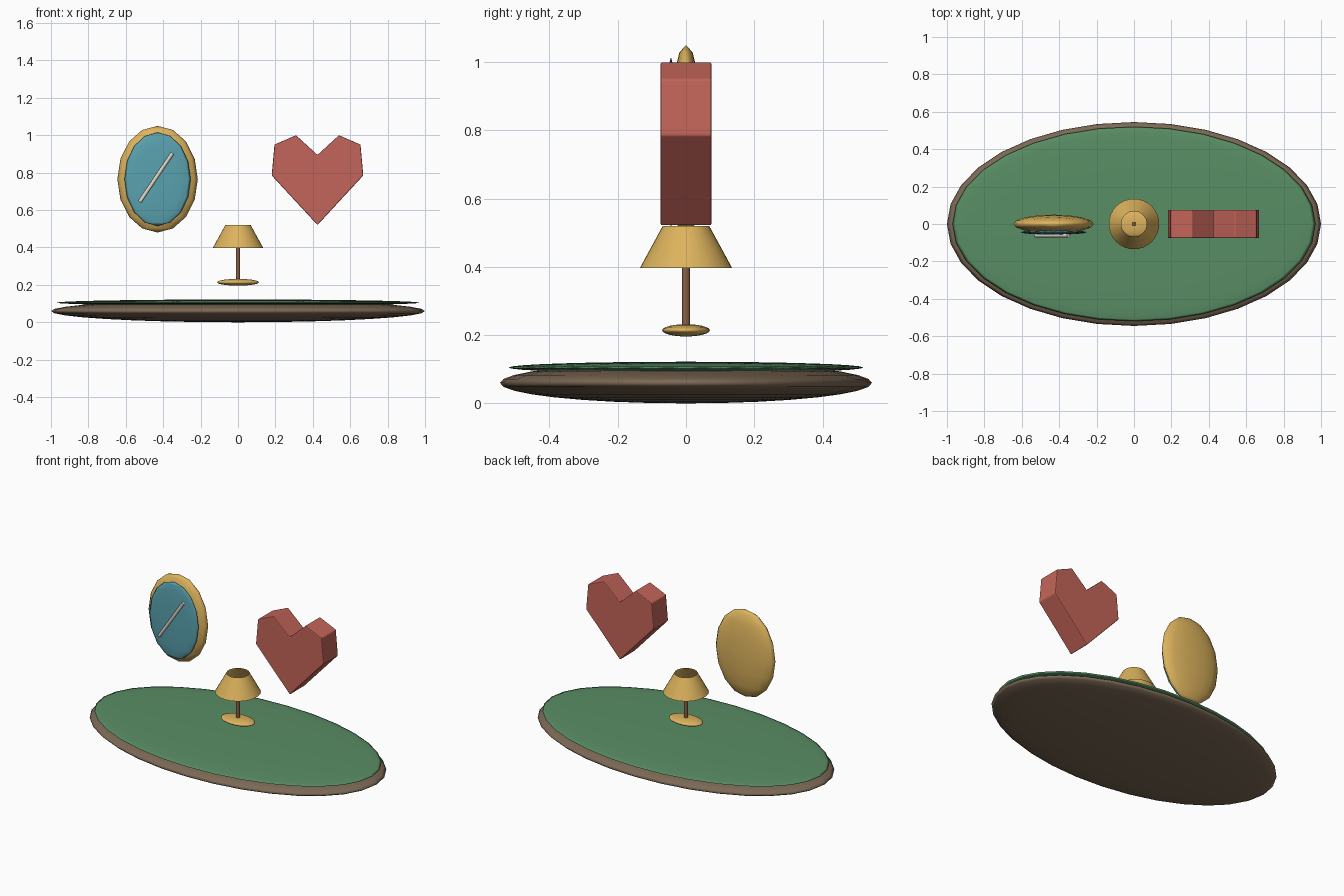
import bpy, bmesh, math
from mathutils import Vector

if "Cube" in bpy.data.objects:
    bpy.data.objects.remove(bpy.data.objects["Cube"])


def material(name, rgb):
    m = bpy.data.materials.new(name)
    m.diffuse_color = (*rgb, 1)
    m.use_nodes = True
    m.node_tree.nodes["Principled BSDF"].inputs["Base Color"].default_value = m.diffuse_color
    return m


BROWN = material("brown", (0.20, 0.14, 0.09))
GREEN = material("green", (0.10, 0.27, 0.13))
GOLD = material("gold", (0.72, 0.45, 0.11))
BLUE = material("blue", (0.10, 0.36, 0.43))
RED = material("red", (0.55, 0.13, 0.10))
WOOD = material("wood", (0.25, 0.12, 0.06))
PALE = material("pale", (0.75, 0.70, 0.60))


def finish(obj, name, mat, smooth=True):
    obj.name = name
    obj.data.materials.append(mat)
    if smooth:
        bpy.ops.object.shade_smooth_by_angle(angle=math.radians(40))
    return obj


def ellipsoid(name, mat, loc, radii, segs, rings):
    bpy.ops.mesh.primitive_uv_sphere_add(segments=segs, ring_count=rings, radius=1, location=loc)
    obj = bpy.context.object
    obj.scale = radii
    bpy.ops.object.transform_apply(location=False, rotation=False, scale=True)
    finish(obj, name, mat, False)
    bpy.ops.object.shade_smooth()
    return obj


def rod(name, mat, a, b, radius, segs=12):
    a, b = Vector(a), Vector(b)
    bpy.ops.mesh.primitive_cylinder_add(vertices=segs, radius=radius, depth=(b - a).length,
                                        location=(a + b) / 2)
    obj = bpy.context.object
    obj.rotation_euler = (b - a).to_track_quat('Z', 'Y').to_euler()
    return finish(obj, name, mat)


# Oval base with green top
ellipsoid("base", BROWN, (0, 0, 0.06), (1.0, 0.545, 0.06), 32, 16)
ellipsoid("base_top", GREEN, (0, 0, 0.105), (0.97, 0.52, 0.017), 32, 16)

# Oval mirror: frame, glass, glint
ellipsoid("mirror_frame", GOLD, (-0.43, 0, 0.765), (0.215, 0.05, 0.285), 16, 8)
ellipsoid("mirror_glass", BLUE, (-0.43, -0.044, 0.765), (0.177, 0.013, 0.25), 16, 8)
rod("mirror_glint", PALE, (-0.525, -0.062, 0.645), (-0.35, -0.062, 0.905), 0.01)

# Lamp: foot, stem, open shade
ellipsoid("lamp_foot", GOLD, (0, 0, 0.214), (0.113, 0.07, 0.018), 24, 12)
rod("lamp_stem", WOOD, (0, 0, 0.21), (0, 0, 0.45), 0.012)
bpy.ops.mesh.primitive_cone_add(vertices=32, radius1=0.135, radius2=0.068, depth=0.123,
                                end_fill_type='NOTHING', location=(0, 0, 0.4585))
finish(bpy.context.object, "lamp_shade", GOLD)

# Heart: mirrored outline pulled through the depth, with softened edges
half = [(0.245, 0.785), (0.23, 0.95), (0.115, 1.0)]
outline = ([(0, 0.52)] + half + [(0, 0.895)] + [(-x, z) for x, z in reversed(half)])
bm = bmesh.new()
face = bm.faces.new([bm.verts.new((0.425 + x, -0.075, z)) for x, z in outline])
ext = bmesh.ops.extrude_face_region(bm, geom=[face])
bmesh.ops.translate(bm, vec=(0, 0.15, 0),
                    verts=[g for g in ext["geom"] if isinstance(g, bmesh.types.BMVert)])
bmesh.ops.recalc_face_normals(bm, faces=bm.faces)
mesh = bpy.data.meshes.new("heart")
bm.to_mesh(mesh)
bm.free()
heart = bpy.data.objects.new("heart", mesh)
bpy.context.collection.objects.link(heart)
finish(heart, "heart", RED, False)
bevel = heart.modifiers.new("soft_edges", 'BEVEL')
bevel.width = 0.005
bevel.segments = 2
